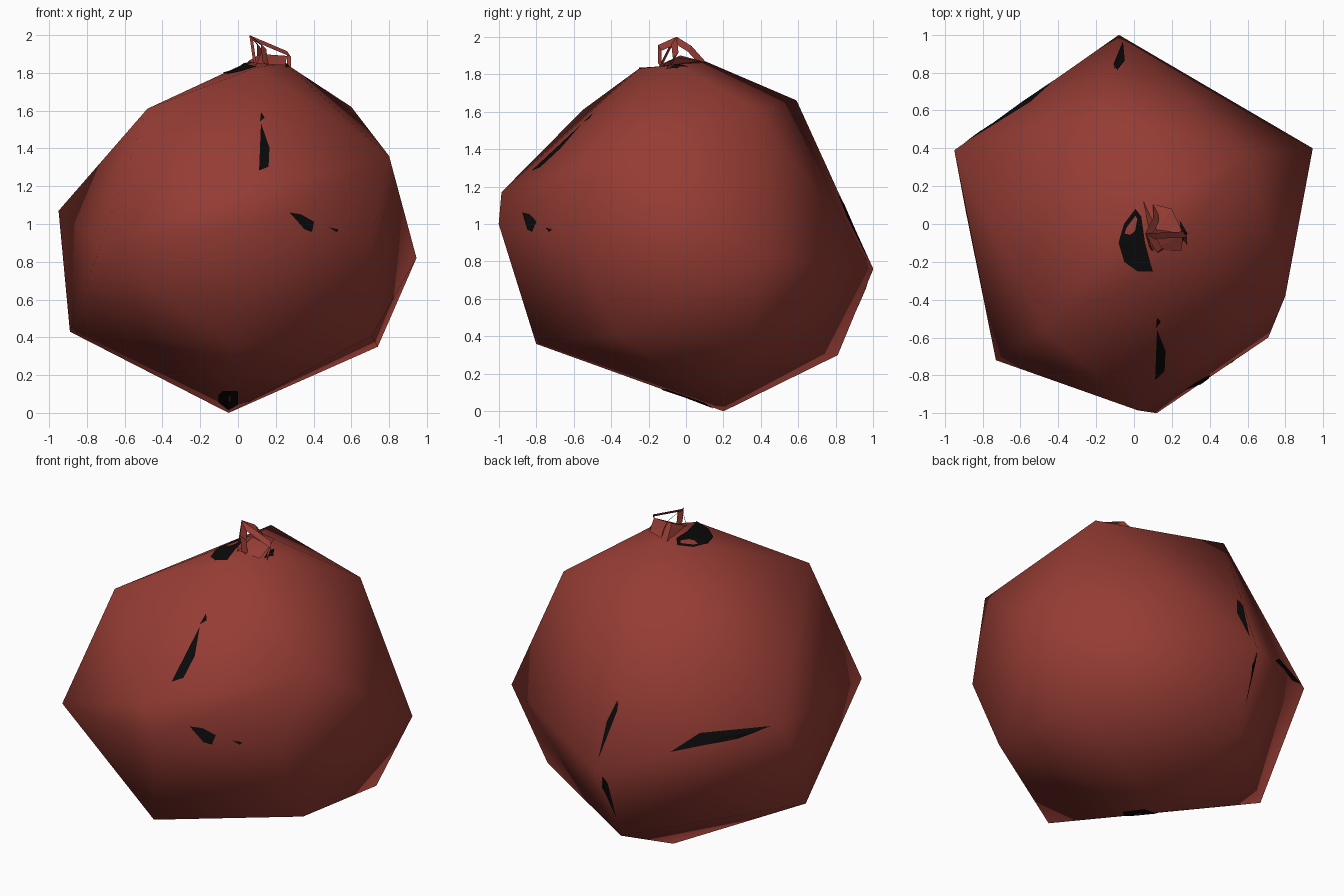
import bpy, bmesh
from math import sin, cos, radians
from mathutils import Vector
from mathutils.bvhtree import BVHTree

cube = bpy.data.objects.get("Cube")
if cube:
    bpy.data.objects.remove(cube)


def material(name, rgb):
    m = bpy.data.materials.new(name)
    m.use_nodes = True
    m.diffuse_color = (*rgb, 1)
    node = m.node_tree.nodes["Principled BSDF"]
    node.inputs["Base Color"].default_value = (*rgb, 1)
    node.inputs["Roughness"].default_value = 0.8
    return m


red = material("brick red", (0.30, 0.045, 0.034))
black = material("black", (0.003, 0.003, 0.003))


def add_object(name, bm, mat, smooth=False):
    mesh = bpy.data.meshes.new(name)
    bm.to_mesh(mesh)
    mesh.materials.append(mat)
    for p in mesh.polygons:
        p.use_smooth = smooth
    obj = bpy.data.objects.new(name, mesh)
    bpy.context.collection.objects.link(obj)
    return obj


def hull(points):
    bm = bmesh.new()
    for p in points:
        bm.verts.new(p)
    res = bmesh.ops.convex_hull(bm, input=bm.verts)
    loose = [g for g in res["geom_interior"] if isinstance(g, bmesh.types.BMVert)]
    bmesh.ops.delete(bm, geom=loose, context="VERTS")
    bmesh.ops.recalc_face_normals(bm, faces=bm.faces)
    return bm


# Faceted ball: crown, shoulders, waist, lower ring, bottom
ball = hull([
    (.08, .1, 1.87), (.1, -.25, 1.83), (.25, -.05, 1.85),
    (-.48, -.55, 1.61), (.6, .37, 1.62), (-.18, .59, 1.66), (.8, -.38, 1.36),
    (-.95, .39, 1.07), (.945, .4, .82), (-.08, 1, .76), (-.73, -.72, .88),
    (.02, -.985, 1.17), (.12, -1, 1), (.71, -.6, .92),
    (-.89, .07, .43), (.74, .33, .35), (.71, -.36, .41), (-.03, -.8, .36),
    (-.11, .81, .3), (-.05, .2, 0)])
add_object("ball", ball, red, True)
tree = BVHTree.FromBMesh(ball)


# Thin black patches lying on the ball, projected along a direction
def patch(name, turn, tilt, outline):
    a, e = radians(turn), radians(tilt)
    flat = Vector((sin(a), -cos(a), 0))
    right = Vector((cos(a), sin(a), 0))
    toward = flat * cos(e) + Vector((0, 0, sin(e)))
    up = toward.cross(right)
    n = len(outline)
    steps = 4
    ring = []
    for i in range(n):
        p, q = Vector(outline[i]), Vector(outline[(i + 1) % n])
        ring += [p.lerp(q, k / steps) for k in range(steps)]
    mid = sum(ring, Vector((0, 0))) / len(ring)
    bm = bmesh.new()

    def drop(p):
        start = Vector((0, 0, 1)) + right * p.x + up * p.y + toward * 3
        hit, normal, _, _ = tree.ray_cast(start, -toward)
        return bm.verts.new(hit + normal * .005) if hit else None

    centre = drop(mid)
    verts = [drop(p) for p in ring]
    for v, w in zip(verts, verts[1:] + verts[:1]):
        if centre and v and w:
            bm.faces.new((centre, v, w))
    add_object(name, bm, black)


patch("front_streak", 0, 0, [(.11, .28), (.16, .3), (.165, .4), (.12, .53)])
patch("front_streak_tip", 0, 0, [(.115, .54), (.14, .56), (.12, .59)])
patch("front_wedge", 0, 0, [(.27, .06), (.33, .05), (.4, .01), (.39, -.04), (.35, -.03)])
patch("front_wedge_tip", 0, 0, [(.48, -.02), (.53, -.03), (.52, -.045)])
patch("bottom_spot", 0, 0, [(-.1, -.9), (-.08, -.88), (0, -.88), (0, -.95),
                            (-.05, -.98), (-.1, -.94)])
patch("crown_spot", 0, 90, [(.01, .08), (-.05, 0), (-.08, -.1), (-.05, -.2),
                            (.02, -.25), (.1, -.25), (.06, -.1), (.04, .04)])
patch("crown_edge_spot", 0, 90, [(.24, .02), (.28, -.05), (.25, -.1)])
patch("back_streak", 0, 90, [(-.06, .96), (-.05, .86), (-.09, .81), (-.11, .84)])
patch("side_streak", 215, 25, [(-.09, -.46), (.08, -.35), (.49, -.31), (.3, -.38)])
patch("back_slit", 215, 25, [(-.38, -.17), (-.42, -.24), (-.47, -.4), (-.46, -.4)])
patch("low_slit", 215, 25, [(-.48, -.6), (-.45, -.64), (-.4, -.84), (-.48, -.66)])

# Small faceted cap under the hanging loop
add_object("cap", hull([(.05, .12, 1.86), (.2, .08, 1.87), (.26, -.05, 1.89),
                        (.25, -.14, 1.84), (.1, -.14, 1.85), (.12, -.03, 1.9)]), red)


# Hanging loop made of flat ribbons
def ribbon(name, path, width):
    bm = bmesh.new()
    pairs = [(bm.verts.new(p), bm.verts.new(Vector(p) + Vector(width))) for p in path]
    for (a, b), (c, d) in zip(pairs, pairs[1:]):
        bm.faces.new((a, b, d, c))
    add_object(name, bm, red)


ribbon("loop_front", [(.08, -.12, 1.86), (.06, -.05, 2), (.26, -.04, 1.915),
                      (.26, -.08, 1.85)], (.02, -.03, -.03))
ribbon("loop_side", [(.06, -.05, 2), (.12, -.15, 1.955), (.13, -.15, 1.86)], (.03, .02, -.03))
ribbon("loop_back", [(.06, -.05, 2), (.1, .03, 1.95), (.1, .11, 1.86)], (.03, -.02, -.03))
ball.free()
